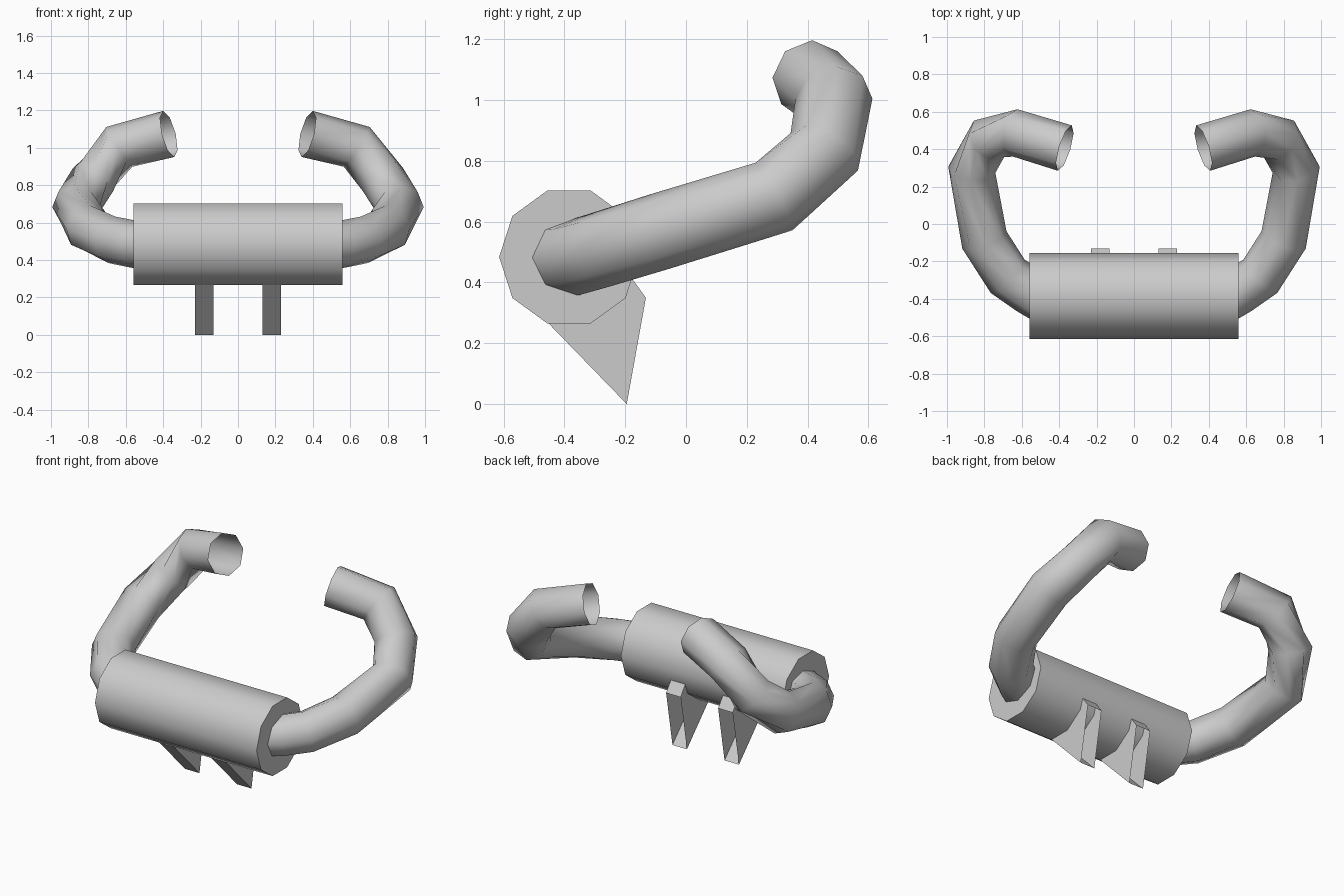
import bpy, bmesh, math

if "Cube" in bpy.data.objects:
    bpy.data.objects.remove(bpy.data.objects["Cube"])


def activate(ob):
    bpy.ops.object.select_all(action='DESELECT')
    ob.select_set(True)
    bpy.context.view_layer.objects.active = ob


def smooth(ob, angle=62):
    activate(ob)
    bpy.ops.object.shade_smooth_by_angle(angle=math.radians(angle))


# Ten-sided main drum, lying along x
bpy.ops.mesh.primitive_cylinder_add(vertices=10, radius=0.23, depth=1.118,
                                    location=(0, -0.385, 0.484))
drum = bpy.context.object
drum.name = "drum"
# a vertex of the decagon points straight forward
drum.rotation_euler = (0, math.radians(90), 0)
bpy.ops.object.transform_apply(location=False, rotation=True, scale=False)
smooth(drum, 50)

# Octagonal open-ended bent pipes, one per side
PIPE_PATH = [(0.48, -0.405, 0.482), (0.56, -0.358, 0.485), (0.675, -0.28, 0.508),
             (0.80, -0.085, 0.568), (0.867, 0.29, 0.683), (0.775, 0.455, 0.83),
             (0.635, 0.487, 1.005), (0.37, 0.406, 1.074)]


def make_pipe(name, side):
    curve = bpy.data.curves.new(name, 'CURVE')
    curve.dimensions = '3D'
    curve.twist_mode = 'Z_UP'
    curve.bevel_depth = 0.127
    curve.bevel_resolution = 2
    curve.use_fill_caps = False
    spline = curve.splines.new('POLY')
    spline.points.add(len(PIPE_PATH) - 1)
    for p, (x, y, z) in zip(spline.points, PIPE_PATH):
        p.co = (x * side, y, z, 1)
    ob = bpy.data.objects.new(name, curve)
    bpy.context.collection.objects.link(ob)
    activate(ob)
    bpy.ops.object.convert(target='MESH')
    smooth(bpy.context.object)


# Folded sheet brackets: sloped front plate, two cheeks and a top flap, open at the back
BRACKET = [(-0.455, 0.268), (-0.195, 0.0), (-0.132, 0.35), (-0.183, 0.42)]


def make_bracket(name, side):
    bm = bmesh.new()
    a, b = [[bm.verts.new((side * x, y, z)) for y, z in BRACKET] for x in (0.13, 0.23)]
    bm.faces.new(a)
    bm.faces.new(b[::-1])
    for i in (0, 2):
        bm.faces.new((a[i + 1], a[i], b[i], b[i + 1]))
    if side < 0:
        bmesh.ops.reverse_faces(bm, faces=bm.faces[:])
    bmesh.ops.reverse_faces(bm, faces=bm.faces[:])
    mesh = bpy.data.meshes.new(name)
    bm.to_mesh(mesh)
    bm.free()
    bpy.context.collection.objects.link(bpy.data.objects.new(name, mesh))


for label, side in (("left", -1), ("right", 1)):
    make_pipe("pipe_" + label, side)
    make_bracket("bracket_" + label, side)
